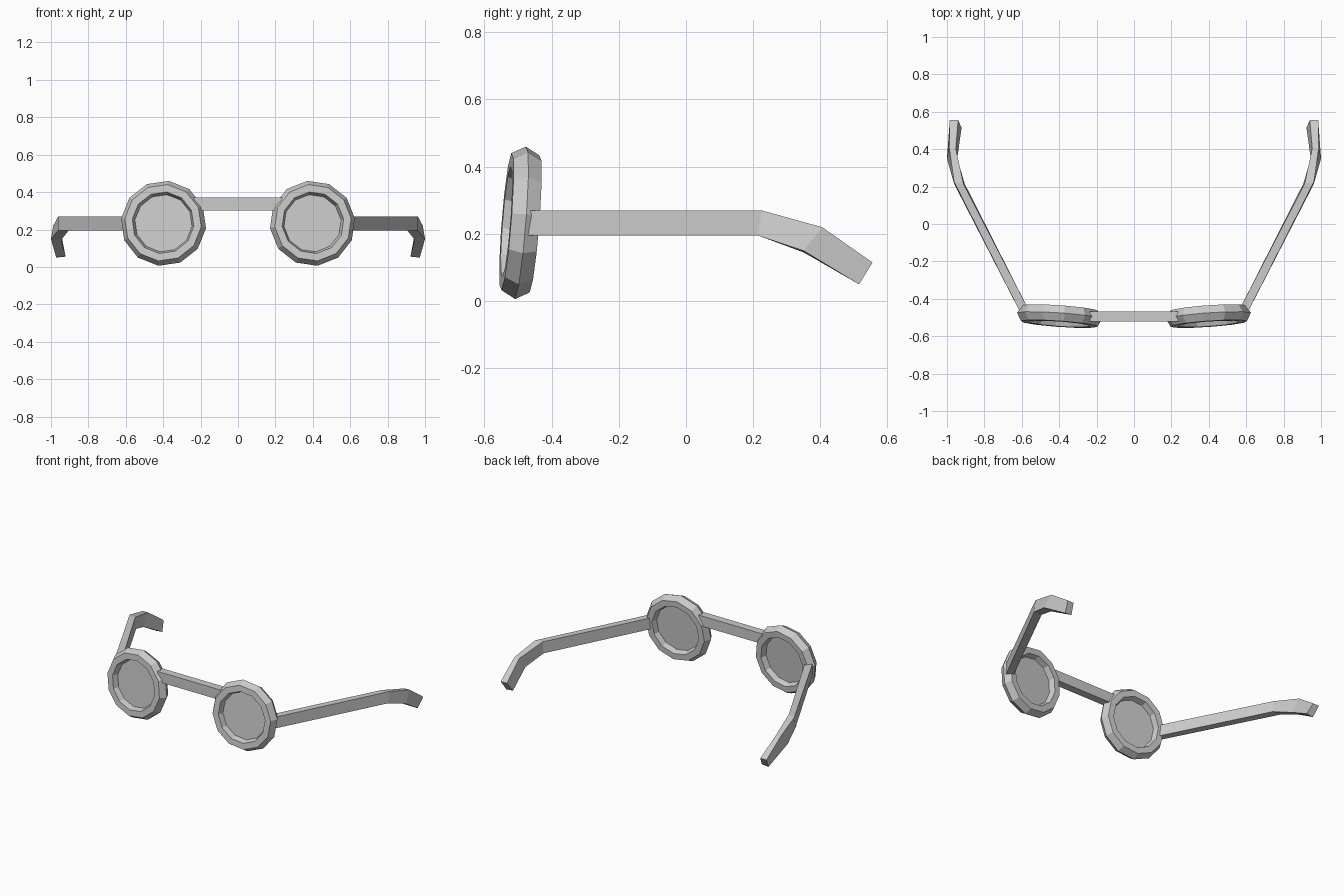
import bpy
from math import sin, cos, pi, radians
from mathutils import Matrix, Vector
import bmesh

if "Cube" in bpy.data.objects:
    bpy.data.objects.remove(bpy.data.objects["Cube"])

SIDES = 12
# Placement of the right-hand lens: wrapped outward and leaning back
PLACE = (Matrix.Translation((0.398, -0.4925, 0.233))
         @ Matrix.Rotation(radians(4), 4, 'Z')
         @ Matrix.Rotation(radians(-4.5), 4, 'X'))


def make(name, verts, faces, mirror=True):
    me = bpy.data.meshes.new(name)
    me.from_pydata(verts, [], faces)
    bm = bmesh.new()
    bm.from_mesh(me)
    bmesh.ops.recalc_face_normals(bm, faces=bm.faces)
    bm.to_mesh(me)
    bm.free()
    ob = bpy.data.objects.new(name, me)
    bpy.context.collection.objects.link(ob)
    if mirror:
        ob.modifiers.new("Mirror", 'MIRROR').use_mirror_merge = False
    return ob


def loft(name, sections, closed=False, mirror=True):
    """Skin a list of equal-length section loops."""
    n, m = len(sections[0]), len(sections)
    verts = [Vector(p) for s in sections for p in s]
    faces = []
    for i in range(m if closed else m - 1):
        j = (i + 1) % m
        for k in range(n):
            l = (k + 1) % n
            faces.append((i * n + k, i * n + l, j * n + l, j * n + k))
    if not closed:
        faces += [tuple(range(n)), tuple(range((m - 1) * n, m * n))]
    return make(name, verts, faces, mirror)


def ring(r, d):
    pts = []
    for k in range(SIDES):
        a = 2 * pi * k / SIDES + radians(6.6)
        pts.append(PLACE @ Vector((r * cos(a), d, r * sin(a))))
    return pts


# Rims: faceted hexagonal tube
profile = [(0.229, 0), (0.206, -0.042), (0.166, -0.042),
           (0.152, 0), (0.166, 0.042), (0.206, 0.042)]
loft("rim", [ring(r, d) for r, d in profile], closed=True)

# Lenses: thin discs inside the rims
loft("lens", [ring(0.158, -0.006), ring(0.158, 0.006)])

# Bridge bar between the rims
loft("bridge", [[(x, -0.52, 0.302), (x, -0.468, 0.302), (x, -0.468, 0.37), (x, -0.52, 0.37)]
                for x in (-0.235, 0.235)], mirror=False)

# Temples: straight arm, then bending down behind the ear
# per section: outer top, inner top, inner bottom, outer bottom
temple = [
    [(0.612, -0.465, 0.27), (0.560, -0.465, 0.27), (0.555, -0.475, 0.195), (0.607, -0.475, 0.195)],
    [(0.962, 0.225, 0.27), (0.912, 0.215, 0.27), (0.905, 0.215, 0.195), (0.962, 0.215, 0.195)],
    [(0.988, 0.405, 0.22), (0.953, 0.405, 0.22), (0.945, 0.35, 0.145), (1.0, 0.35, 0.15)],
    [(0.985, 0.555, 0.115), (0.940, 0.555, 0.115), (0.922, 0.515, 0.055), (0.972, 0.515, 0.05)],
]
loft("temple", temple)
